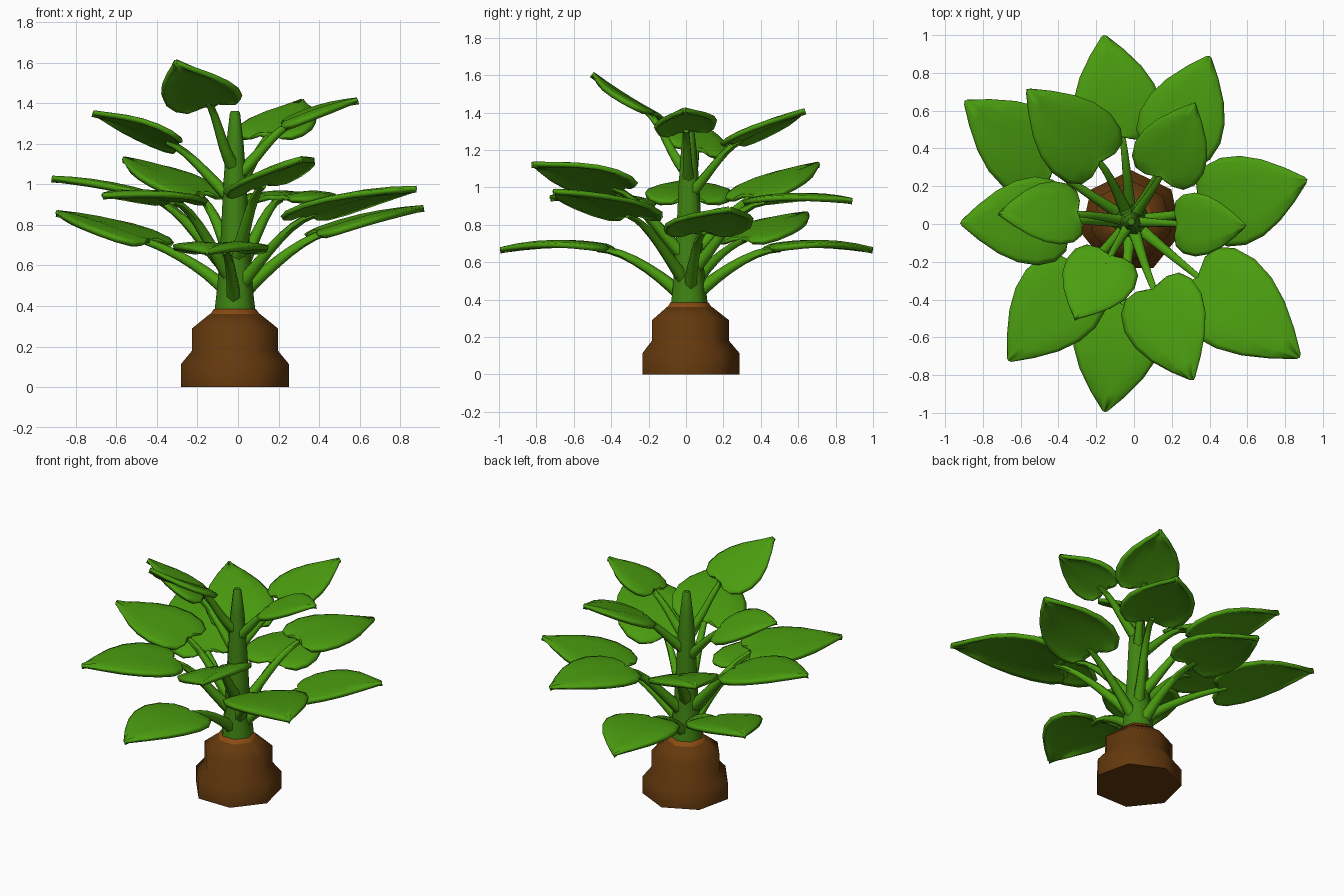
import bpy, bmesh, math
from mathutils import Vector

if "Cube" in bpy.data.objects:
    bpy.data.objects.remove(bpy.data.objects["Cube"])

CX, CY = -0.015, 0.013


def material(name, col):
    m = bpy.data.materials.new(name)
    m.diffuse_color = (*col, 1)
    m.use_nodes = True
    m.node_tree.nodes["Principled BSDF"].inputs["Base Color"].default_value = m.diffuse_color
    return m


LEAF = material("leaf_green", (0.07, 0.34, 0.005))
STEM = material("stem_green", (0.05, 0.23, 0.006))
POT = material("pot_brown", (0.125, 0.04, 0.004))
SOIL = material("rim_orange", (0.25, 0.07, 0.006))


def finish(name, bm, mat, smooth=40):
    bmesh.ops.recalc_face_normals(bm, faces=bm.faces[:])
    me = bpy.data.meshes.new(name)
    bm.to_mesh(me)
    bm.free()
    ob = bpy.data.objects.new(name, me)
    bpy.context.collection.objects.link(ob)
    me.materials.append(mat)
    bpy.ops.object.select_all(action='DESELECT')
    ob.select_set(True)
    bpy.context.view_layer.objects.active = ob
    bpy.ops.object.shade_smooth_by_angle(angle=math.radians(smooth))
    return ob


def tube(name, path, sides, mat, smooth=60):
    """Closed tube through (centre, direction, radius) rings."""
    bm = bmesh.new()
    rings = []
    for c, d, r in path:
        d = d.normalized()
        a = d.cross(Vector((0, 0, 1)))
        a = a.normalized() if a.length > 1e-4 else Vector((1, 0, 0))
        b = a.cross(d)
        rings.append([bm.verts.new(c + r * (a * math.cos(t) + b * math.sin(t)))
                      for t in (2 * math.pi * k / sides - math.pi / 2 for k in range(sides))])
    for p, q in zip(rings, rings[1:]):
        for k in range(sides):
            n = (k + 1) % sides
            bm.faces.new((p[k], p[n], q[n], q[k]))
    bm.faces.new(rings[0])
    bm.faces.new(rings[-1])
    return finish(name, bm, mat, smooth)


def lathe(name, profile, mat, smooth=60):
    """Seven-sided turned shape with one corner towards the back."""
    up = Vector((0, 0, 1))
    return tube(name, [(Vector((CX, CY, z)), up, r) for r, z in profile], 7, mat, smooth)


# Stepped seven-sided pot, rim and trunk
lathe("pot", [(0.272, 0), (0.272, 0.115), (0.217, 0.18), (0.217, 0.29), (0.128, 0.36)], POT)
lathe("soil_rim", [(0.128, 0.355), (0.107, 0.385)], SOIL)
lathe("trunk", [(0.104, 0.37), (0.089, 0.5), (0.074, 0.7), (0.059, 1.0),
                (0.044, 1.2), (0.026, 1.35), (0.019, 1.362)], STEM)

# Half outline of a leaf: (midrib position, edge position, edge half width)
OUTLINE = [(0.0, -0.03, 0.16), (0.02, -0.06, 0.4), (0.06, -0.035, 0.7), (0.14, 0.08, 0.92),
           (0.28, 0.26, 1.0), (0.46, 0.45, 0.92), (0.64, 0.64, 0.71),
           (0.82, 0.83, 0.39), (1.0, 0.99, 0.06)]


def leaf(name, base, tip, half, roll, arch):
    """Heart-shaped domed blade; returns its upward normal."""
    d = tip - base
    length = d.length
    d.normalize()
    side = d.cross(Vector((0, 0, 1))).normalized()
    up = side.cross(d)
    side, up = (side * math.cos(roll) + up * math.sin(roll),
                up * math.cos(roll) - side * math.sin(roll))
    bm = bmesh.new()
    rows = []
    for m, e, w in OUTLINE:
        row = []
        for f in (-1, -0.88, -0.45, 0, 0.45, 0.88, 1):
            u = m + (e - m) * abs(f)
            h = arch * 4 * u * (1 - u) + 0.009 * (abs(f) > 0.1) - 0.018 * abs(f) ** 4
            row.append(bm.verts.new(base + d * (u * length) + side * (f * w * half) + up * h))
        rows.append(row)
    for p, q in zip(rows, rows[1:]):
        for k in range(6):
            bm.faces.new((p[k], p[k + 1], q[k + 1], q[k]))
    ob = finish(name, bm, LEAF, 35)
    if ob.data.polygons[20].normal.dot(up) < 0:
        ob.data.flip_normals()
    mod = ob.modifiers.new("thickness", 'SOLIDIFY')
    mod.thickness = 0.026
    mod.offset = -1
    return up


def stalk(name, start_z, base, tip, up):
    """Arched, tapering leaf stalk from the trunk to the leaf base."""
    d = (tip - base).normalized()
    p0 = Vector((CX, CY, start_z))
    out = Vector((base.x - CX, base.y - CY, 0)).normalized()
    p0 += out * 0.03
    p3 = base + d * 0.05 - up * 0.018
    span = (p3 - p0).length
    p1 = p0 + (out + Vector((0, 0, 0.9))).normalized() * span * 0.33
    p2 = p3 - d * span * 0.28
    r0 = 0.042 if start_z < 0.9 else 0.034
    path = []
    for i in range(8):
        t = i / 7
        s = 1 - t
        c = p0 * s**3 + p1 * 3 * s * s * t + p2 * 3 * s * t * t + p3 * t**3
        v = (p1 - p0) * s * s + (p2 - p1) * 2 * s * t + (p3 - p2) * t * t
        path.append((c, v, r0 + (0.016 - r0) * t ** 0.7))
    tube(name, path, 6, LEAF)


# Leaves: stalk start height, leaf base, leaf tip, half width, roll, arch
LEAVES = [
    (0.42, (-0.06, 0.46, 0.69), (-0.16, 1.00, 0.672), 0.235, 0, 0.03),
    (0.42, (-0.06, -0.43, 0.69), (-0.155, -0.995, 0.672), 0.24, 0, 0.03),
    (0.56, (0.19, 0.38, 0.94), (0.40, 0.89, 0.935), 0.23, 0, 0.025),
    (0.46, (0.39, 0.08, 0.77), (0.915, 0.235, 0.89), 0.24, 0, 0.02),
    (0.50, (0.34, -0.28, 0.86), (0.878, -0.706, 0.985), 0.26, 0, 0.03),
    (0.64, (0.10, -0.345, 1.0), (0.31, -0.825, 1.13), 0.235, -0.25, 0.02),
    (0.54, (-0.29, -0.28, 0.93), (-0.665, -0.725, 0.95), 0.24, 0, 0.025),
    (0.58, (-0.38, 0.02, 0.94), (-0.918, 0.005, 1.035), 0.235, 0, 0.02),
    (0.46, (-0.43, 0.29, 0.73), (-0.895, 0.65, 0.865), 0.235, 0, 0.02),
    (0.64, (-0.18, 0.33, 0.96), (-0.565, 0.71, 1.13), 0.22, 0, 0.02),
    (0.94, (-0.30, 0.06, 1.21), (-0.715, 0.055, 1.357), 0.175, -0.28, 0.015),
    (0.98, (0.14, 0.25, 1.25), (0.32, 0.635, 1.415), 0.20, 0, 0.01),
    (1.06, (0.23, 0.00, 1.31), (0.59, -0.01, 1.42), 0.17, -0.12, 0.015),
    (1.10, (-0.13, -0.17, 1.40), (-0.31, -0.497, 1.61), 0.20, -0.2, -0.01),
]
for i, (z, b, t, w, roll, arch) in enumerate(LEAVES, 1):
    b, t = Vector(b), Vector(t)
    up = leaf(f"leaf_{i}", b, t, w, roll, arch)
    stalk(f"leaf_stalk_{i}", z, b, t, up)
